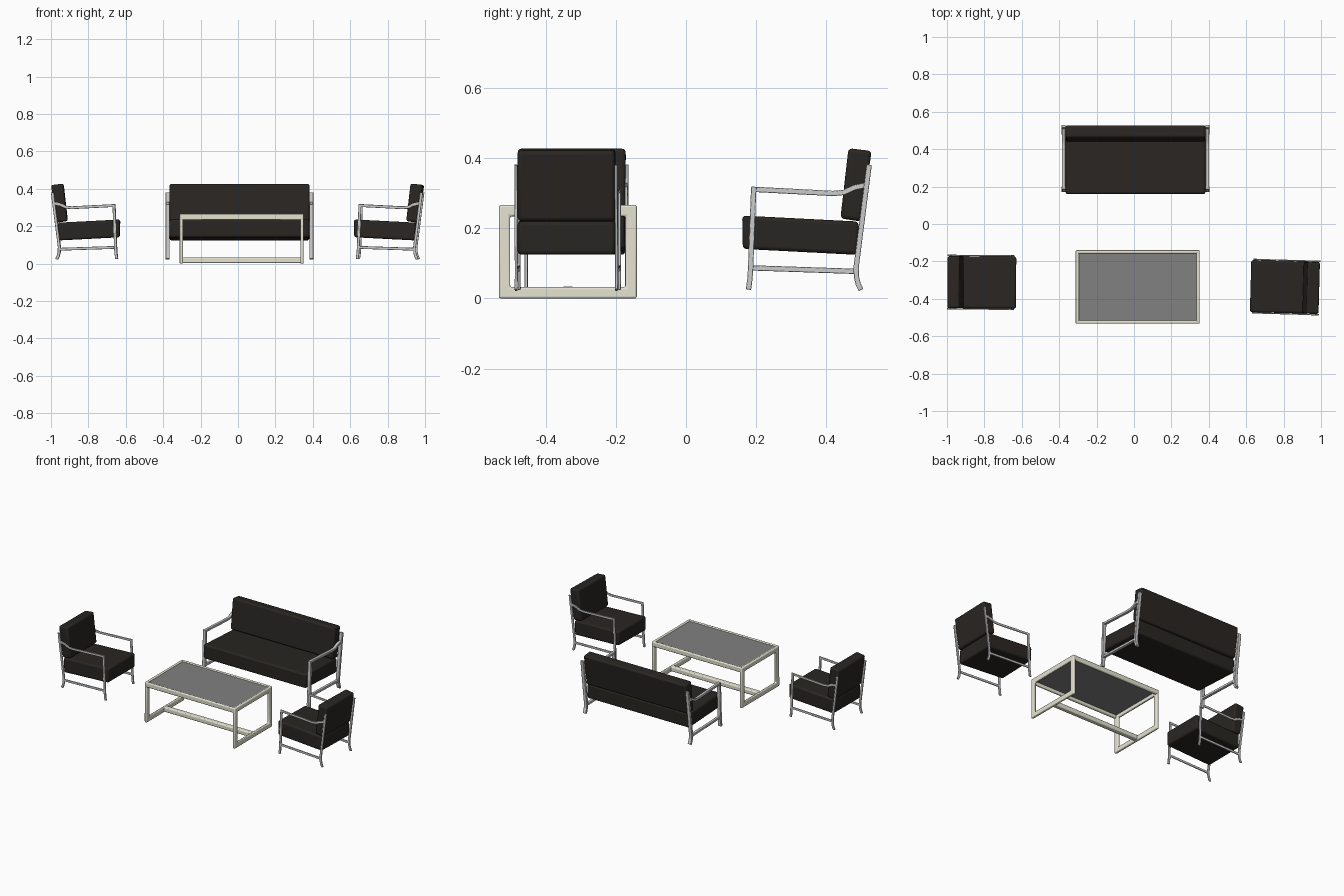
import bpy, bmesh, math
from mathutils import Matrix, Vector

if "Cube" in bpy.data.objects:
    bpy.data.objects.remove(bpy.data.objects["Cube"])


def material(name, colour):
    m = bpy.data.materials.new(name)
    m.diffuse_color = colour
    m.use_nodes = True
    m.node_tree.nodes["Principled BSDF"].inputs["Base Color"].default_value = m.diffuse_color
    return m


DARK = material("dark_fabric", (0.022, 0.019, 0.016, 1))
CREAM = material("cream_paint", (0.78, 0.77, 0.64, 1))
GLASS = material("grey_glass", (0.22, 0.22, 0.22, 0.8))


def finish(name, bm, matrix, mat=None, bevel=0.003, segments=2):
    """Bake the transform, then add rounded edges and smooth shading."""
    bm.transform(matrix)
    bmesh.ops.recalc_face_normals(bm, faces=bm.faces)
    mesh = bpy.data.meshes.new(name)
    bm.to_mesh(mesh)
    bm.free()
    ob = bpy.data.objects.new(name, mesh)
    bpy.context.collection.objects.link(ob)
    if mat:
        mesh.materials.append(mat)
    mod = ob.modifiers.new("round_edges", 'BEVEL')
    mod.width, mod.segments = bevel, segments
    mod.limit_method = 'ANGLE'
    mod.angle_limit = math.radians(40)
    bpy.ops.object.select_all(action='DESELECT')
    ob.select_set(True)
    bpy.context.view_layer.objects.active = ob
    bpy.ops.object.shade_smooth_by_angle(angle=math.radians(40))
    return ob


def add_prism(bm, profile, x0, x1):
    """Extrude a (y, z) outline along x."""
    a = [bm.verts.new((x0, y, z)) for y, z in profile]
    b = [bm.verts.new((x1, y, z)) for y, z in profile]
    n = len(profile)
    bm.faces.new(a)
    bm.faces.new(b[::-1])
    for i in range(n):
        j = (i + 1) % n
        bm.faces.new((a[i], a[j], b[j], b[i]))


def add_bar(bm, path, half, x0, x1, closed=False):
    """Sweep a rectangular bar along a (y, z) path with mitred corners."""
    pts = [Vector(p) for p in path]
    n = len(pts)
    rings = []
    for i, p in enumerate(pts):
        before = pts[i - 1] if closed or i else None
        after = pts[(i + 1) % n] if closed or i < n - 1 else None
        d0 = (p - before).normalized() if before else (after - p).normalized()
        d1 = (after - p).normalized() if after else d0
        n0, n1 = Vector((-d0.y, d0.x)), Vector((-d1.y, d1.x))
        m = (n0 + n1).normalized()
        m *= half / m.dot(n0)
        l, r = p + m, p - m
        rings.append([bm.verts.new(c) for c in (
            (x0, l.x, l.y), (x1, l.x, l.y), (x1, r.x, r.y), (x0, r.x, r.y))])
    for i in range(n if closed else n - 1):
        a, b = rings[i], rings[(i + 1) % n]
        for k in range(4):
            q = (k + 1) % 4
            bm.faces.new((a[k], a[q], b[q], b[k]))
    if not closed:
        bm.faces.new(rings[0])
        bm.faces.new(rings[-1][::-1])


# Seat side profiles: (y, z), front towards -y
MID_Y = 0.345
SEAT = [(0.160, 0.236), (0.162, 0.141), (0.490, 0.124), (0.492, 0.219)]
BACK = [(0.440, 0.228), (0.499, 0.219), (0.529, 0.420), (0.463, 0.428)]
FRONT_LEG = [(0.193, 0.318), (0.184, 0.085), (0.182, 0.055), (0.178, 0.025)]
BACK_LEG = [(0.522, 0.381), (0.485, 0.090), (0.486, 0.060), (0.491, 0.040), (0.499, 0.024)]
ARM = [(0.188, 0.311), (0.420, 0.299), (0.450, 0.302), (0.480, 0.316), (0.514, 0.323)]
RAIL = [(0.184, 0.087), (0.486, 0.077)]


def seating(name, width, x, y, turn):
    """Sofa unit; the chairs are the same unit squeezed in width."""
    mat = (Matrix.Translation((x, y, 0)) @ Matrix.Rotation(math.radians(turn), 4, 'Z')
           @ Matrix.Diagonal((width, 1, 1, 1)) @ Matrix.Translation((0, -MID_Y, 0)))
    for part, outline in (("seat_cushion", SEAT), ("back_cushion", BACK)):
        bm = bmesh.new()
        add_prism(bm, outline, -0.374, 0.374)
        finish(f"{name}_{part}", bm, mat, DARK, 0.011, 3)
    for side, s in (("left", -1), ("right", 1)):
        for part, path in (("front_leg", FRONT_LEG), ("back_leg", BACK_LEG),
                           ("arm", ARM), ("lower_rail", RAIL)):
            # arms and rails sit slightly inside the legs
            inset = 0.002 if part in ("arm", "lower_rail") else 0
            bm = bmesh.new()
            add_bar(bm, path, 0.0075, s * (0.373 + inset), s * (0.395 - inset))
            finish(f"{name}_{side}_{part}", bm, mat, None, 0.002)


seating("sofa", 1.0, 0.008, MID_Y, 0)
seating("left_chair", 0.372, -0.815, -0.312, 89.6)
seating("right_chair", 0.372, 0.808, -0.337, -91.6)

# Coffee table
X0, X1, Y0, Y1, TOP = -0.312, 0.351, -0.533, -0.140, 0.266
H = 0.016
I = Matrix.Identity(4)
loop = [(Y0 + H, H), (Y1 - H, H), (Y1 - H, TOP - H), (Y0 + H, TOP - H)]
for side, a, b in (("left", X0, X0 + 0.018), ("right", X1 - 0.018, X1)):
    bm = bmesh.new()
    add_bar(bm, loop, H, a, b, closed=True)
    finish(f"table_{side}_end_frame", bm, I, CREAM, 0.006, 3)


def table_bar(name, y0, y1, z0, z1, x0, x1, mat, bevel):
    bm = bmesh.new()
    add_prism(bm, [(y0, z0), (y1, z0), (y1, z1), (y0, z1)], x0, x1)
    finish(name, bm, I, mat, bevel, 3)


# Long top rails, central floor stretcher and glass panel
table_bar("table_front_rail", Y0, Y0 + 0.018, TOP - 0.032, TOP, X0 + 0.006, X1 - 0.006, CREAM, 0.006)
table_bar("table_back_rail", Y1 - 0.018, Y1, TOP - 0.032, TOP, X0 + 0.006, X1 - 0.006, CREAM, 0.006)
MY = (Y0 + Y1) / 2
table_bar("table_stretcher", MY - 0.016, MY + 0.016, 0.004, 0.034, X0 + 0.012, X1 - 0.012, CREAM, 0.006)
table_bar("table_glass", Y0 + 0.015, Y1 - 0.015, 0.253, 0.262, X0 + 0.015, X1 - 0.015, GLASS, 0.001)
